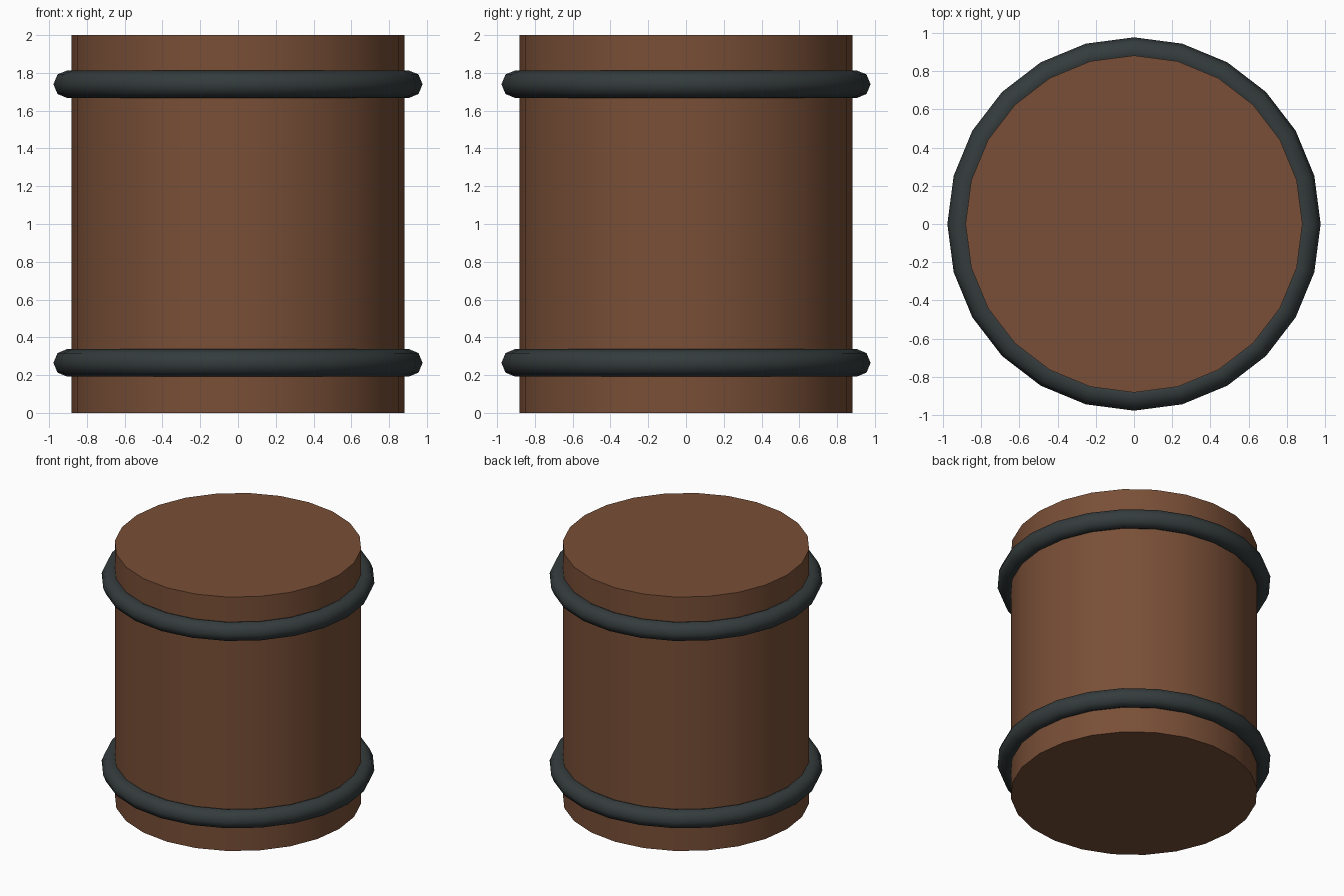
import bpy
from math import radians

if "Cube" in bpy.data.objects:
    bpy.data.objects.remove(bpy.data.objects["Cube"])


def material(name, rgb):
    mat = bpy.data.materials.new(name)
    mat.diffuse_color = (*rgb, 1.0)
    mat.use_nodes = True
    mat.node_tree.nodes["Principled BSDF"].inputs["Base Color"].default_value = mat.diffuse_color
    return mat


def finish(name, mat, angle):
    obj = bpy.context.object
    obj.name = name
    obj.data.materials.append(mat)
    bpy.ops.object.shade_smooth_by_angle(angle=radians(angle))
    return obj


wood = material("wood", (0.19, 0.078, 0.038))
iron = material("iron", (0.035, 0.045, 0.046))

# Straight-sided barrel body, 24 sides with flat caps
bpy.ops.mesh.primitive_cylinder_add(vertices=24, radius=0.882, depth=2.0,
                                    location=(0, 0, 1.0))
finish("barrel_body", wood, 30)

# Two rounded iron hoops, sunk slightly into the body
for name, z in (("lower_hoop", 0.265), ("upper_hoop", 1.74)):
    bpy.ops.mesh.primitive_torus_add(major_segments=24, minor_segments=8,
                                     major_radius=0.904, minor_radius=0.073,
                                     location=(0, 0, z))
    finish(name, iron, 60)
